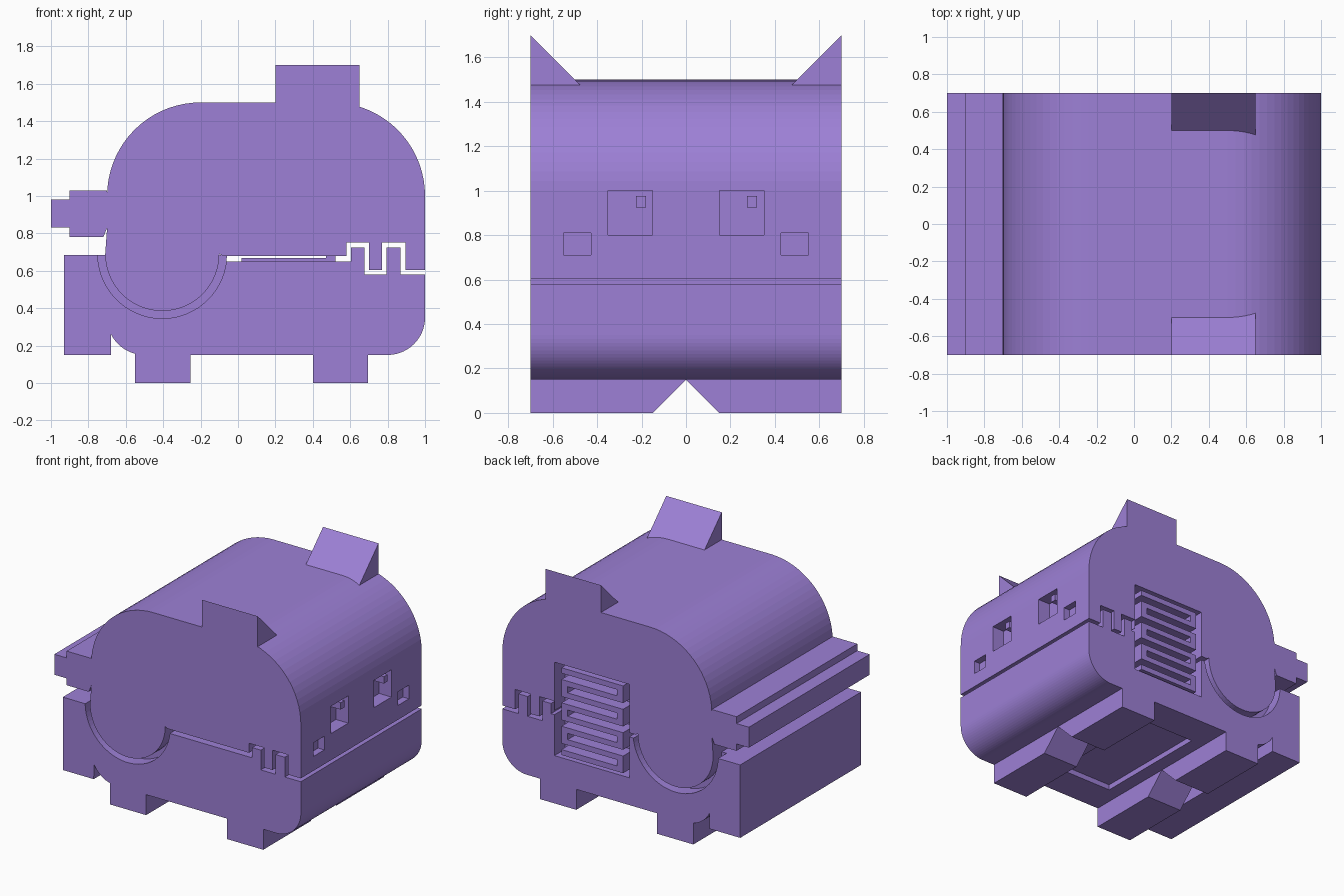
import bpy, bmesh, math
from mathutils import Vector

if "Cube" in bpy.data.objects:
    bpy.data.objects.remove(bpy.data.objects["Cube"], do_unlink=True)

purple = bpy.data.materials.new("purple")
purple.use_nodes = True
purple.diffuse_color = (0.337, 0.216, 0.672, 1)
purple.node_tree.nodes["Principled BSDF"].inputs["Base Color"].default_value = purple.diffuse_color

HALF = 0.7          # half width of the body
HINGE = (-0.405, 0.69)


def arc(centre, r, start, end, n=18):
    angles = [math.radians(start + (end - start) * i / n) for i in range(n + 1)]
    return [(centre[0] + r * math.cos(a), centre[1] + r * math.sin(a)) for a in angles]


def prism(name, points, lo, hi, axis="y"):
    """Extrude an (x, z) outline along y, or a (y, z) outline along x."""
    def place(p, t):
        return (p[0], t, p[1]) if axis == "y" else (t, p[0], p[1])
    bm = bmesh.new()
    face = bm.faces.new([bm.verts.new(place(p, lo)) for p in points])
    out = bmesh.ops.extrude_face_region(bm, geom=[face])
    step = Vector(place((0, 0), hi - lo))
    bmesh.ops.translate(bm, vec=step, verts=[v for v in out["geom"] if isinstance(v, bmesh.types.BMVert)])
    bmesh.ops.recalc_face_normals(bm, faces=bm.faces)
    mesh = bpy.data.meshes.new(name)
    bm.to_mesh(mesh)
    bm.free()
    mesh.materials.append(purple)
    obj = bpy.data.objects.new(name, mesh)
    bpy.context.collection.objects.link(obj)
    return obj


def box(name, x0, x1, y0, y1, z0, z1):
    return prism(name, [(x0, z0), (x1, z0), (x1, z1), (x0, z1)], y0, y1)


def cut(target, *size):
    """Carve a box out of the target."""
    cutter = box("cutter", *size)
    cutter.hide_render = True
    mod = target.modifiers.new("pocket", "BOOLEAN")
    mod.operation, mod.solver, mod.object = "DIFFERENCE", "EXACT", cutter
    bpy.context.view_layer.objects.active = target
    bpy.ops.object.modifier_apply(modifier=mod.name)
    bpy.data.objects.remove(cutter, do_unlink=True)


# Upper shell: domed top, interlocking lower edge, hinge barrel and stepped snout
upper_outline = (
    arc((-0.2, 1.0), 0.5, 180, 90) + arc((0.5, 1.0), 0.5, 90, 0)
    + [(1, 0.605), (0.895, 0.605), (0.895, 0.75), (0.77, 0.75), (0.77, 0.605),
       (0.7, 0.605), (0.7, 0.75), (0.58, 0.75), (0.58, 0.68), (-0.08, 0.68)]
    + arc(HINGE, 0.305, 0, -180, 32)
    + [(-0.7, 0.83), (-0.72, 0.78), (-0.9, 0.78), (-0.9, 0.83), (-1, 0.83),
       (-1, 0.98), (-0.9, 0.98), (-0.9, 1.03), (-0.7, 1.03)])
upper = prism("upper_shell", upper_outline, -HALF, HALF)

# Lower shell: hinge cradle, rear block and rounded belly
lower_outline = (
    [(1, 0.58), (0.87, 0.58), (0.87, 0.725), (0.795, 0.725), (0.795, 0.58),
     (0.675, 0.58), (0.675, 0.725), (0.605, 0.725), (0.605, 0.65), (-0.065, 0.65)]
    + arc(HINGE, 0.345, -7, -179, 32)
    + [(-0.93, 0.685), (-0.93, 0.15), (-0.68, 0.15)]
    + arc((-0.5, 0.35), 0.2, 206, 270) + arc((0.8, 0.35), 0.2, 270, 360))
lower = prism("lower_shell", lower_outline, -HALF, HALF)

# Hinge core closes the ring gap inside
prism("hinge_core", arc(HINGE, 0.346, -1, -179, 32), -0.6, 0.6)

# Eyes with raised glints, and shallow cheeks
for y in (-0.25, 0.25):
    cut(upper, 0.9, 1.1, y - 0.1, y + 0.1, 0.8, 1.0)
    box("eye_glint", 0.89, 0.99, y + 0.025, y + 0.07, 0.925, 0.975)
for y in (-0.49, 0.49):
    cut(upper, 0.95, 1.1, y - 0.062, y + 0.062, 0.71, 0.81)

# Back pocket and belly recess
DEEP = 0.58
for shell in (upper, lower):
    cut(shell, -0.03, 0.577, DEEP, 0.8, 0.35, 1.035)
cut(lower, -0.15, 0.3, -0.45, 0.45, 0.1, 0.19)

# Serpentine spring: bars joined at alternating ends
pitch, bars = 0.0857, 8
for i in range(bars):
    z = 0.39 + pitch * i
    box("spring_bar", 0.02, 0.52, DEEP - 0.01, HALF, z - 0.02, z + 0.02)
    if i < bars - 1:
        x = 0.47 if i % 2 else 0.02
        box("spring_link", x, x + 0.05, DEEP - 0.01, HALF, z + 0.02, z + pitch - 0.02)

# Ears and feet, mirrored on both sides
for side, s in (("front", -1), ("back", 1)):
    prism(side + "_ear", [(s * 0.7, 1.7), (s * 0.4, 1.4), (s * 0.7, 1.4)], 0.2, 0.65, "x")
    for x0, x1 in ((-0.55, -0.255), (0.4, 0.695)):
        foot = [(0, 0.15), (s * 0.15, 0), (s * 0.7, 0), (s * 0.7, 0.17), (0, 0.17)]
        prism(side + "_foot", foot, x0, x1, "x")
